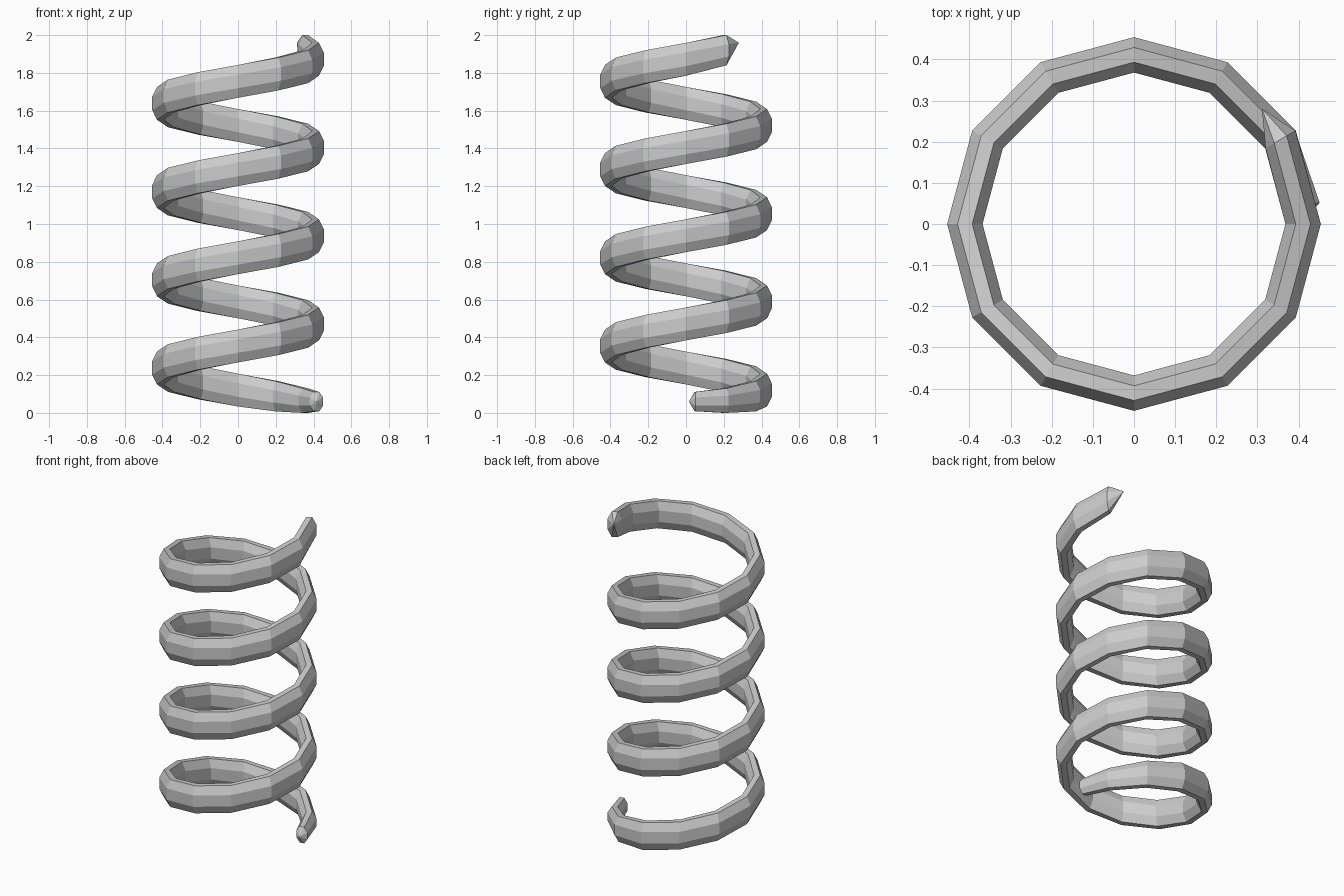
import bpy, bmesh
from math import sin, cos, pi, radians

if "Cube" in bpy.data.objects:
    bpy.data.objects.remove(bpy.data.objects["Cube"])

R, PITCH, Z0 = 0.411, 0.467, 0.004
SIDES, STEPS = 8, 49          # octagonal section, 12 steps per turn
bm = bmesh.new()


def ring(angle, z, half_w, half_h, r=R):
    """Upright flattened octagon, half_w radial and half_h vertical."""
    k = cos(pi / SIDES)
    verts = []
    for i in range(SIDES):
        a = 2 * pi * (i + 0.5) / SIDES
        rad = r + half_w * cos(a) / k
        verts.append(bm.verts.new((rad * cos(angle), rad * sin(angle),
                                   z + half_h * sin(a) / k)))
    return verts


# tapered start of the wire, then the regular coil
rings = [ring(radians(6.5), 0.06, 0.036, 0.051, 0.418),
         ring(radians(30), 0.065, 0.041, 0.065),
         ring(radians(60), 0.088, 0.042, 0.08)]
for i in range(3, STEPS):
    rings.append(ring(2 * pi * i / 12, Z0 + PITCH * i / 12, 0.043, 0.087))
rings.append(ring(2 * pi * STEPS / 12, 1.92, 0.042, 0.08))

# wire surface
for a, b in zip(rings, rings[1:]):
    for i in range(SIDES):
        j = (i + 1) % SIDES
        bm.faces.new((a[i], a[j], b[j], b[i]))

# pointed ends
for loop, tip in ((rings[0], (0.416, 0.015, 0.06)),
                  (rings[-1], (0.311, 0.28, 1.96))):
    t = bm.verts.new(tip)
    for i in range(SIDES):
        bm.faces.new((loop[i], loop[(i + 1) % SIDES], t))

bmesh.ops.recalc_face_normals(bm, faces=bm.faces)
mesh = bpy.data.meshes.new("coil_spring")
bm.to_mesh(mesh)
bm.free()
obj = bpy.data.objects.new("coil_spring", mesh)
bpy.context.collection.objects.link(obj)
